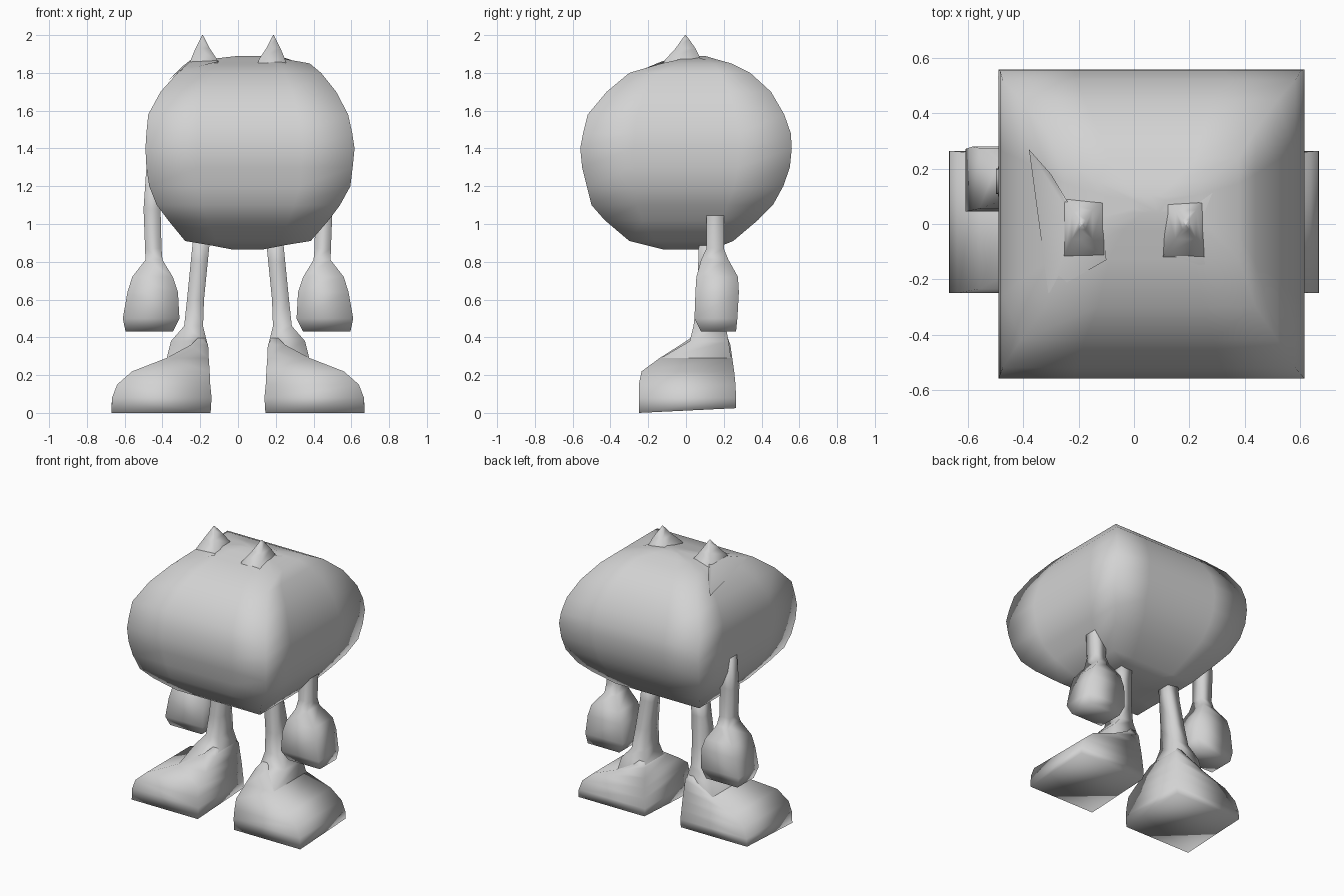
import bpy
import bmesh
import math

grey = bpy.data.materials.new("plain_grey")
grey.diffuse_color = (0.65, 0.65, 0.65, 1)


def finish(name, bm, angle):
    bmesh.ops.recalc_face_normals(bm, faces=bm.faces[:])
    me = bpy.data.meshes.new(name)
    bm.to_mesh(me)
    bm.free()
    ob = bpy.data.objects.new(name, me)
    bpy.context.collection.objects.link(ob)
    me.materials.append(grey)
    bpy.ops.object.select_all(action='DESELECT')
    ob.select_set(True)
    bpy.context.view_layer.objects.active = ob
    bpy.ops.object.shade_smooth_by_angle(angle=math.radians(angle))
    return ob


def loft(name, rings, side=1, cuts=1, angle=100):
    """Skin a stack of rectangles given as (z, x0, x1, y0, y1)."""
    bm = bmesh.new()
    loops = []
    for z, x0, x1, y0, y1 in rings:
        corners = [(x0, y0), (x1, y0), (x1, y1), (x0, y1)]
        loop = []
        for i in range(4):
            a, b = corners[i], corners[(i + 1) % 4]
            for k in range(cuts):
                t = k / cuts
                loop.append(bm.verts.new((side * (a[0] + (b[0] - a[0]) * t),
                                          a[1] + (b[1] - a[1]) * t, z)))
        loops.append(loop)
    n = 4 * cuts
    for lo, hi in zip(loops, loops[1:]):
        for i in range(n):
            j = (i + 1) % n
            bm.faces.new((lo[i], lo[j], hi[j], hi[i]))
    bm.faces.new(loops[0][::-1])
    bm.faces.new(loops[-1])
    return finish(name, bm, angle)


def fan(name, centre, rim):
    """Thin skirt spreading from a centre point onto the body."""
    bm = bmesh.new()
    c = bm.verts.new(centre)
    r = [bm.verts.new(p) for p in rim]
    for i in range(len(r)):
        bm.faces.new((c, r[i], r[(i + 1) % len(r)]))
    return finish(name, bm, 60)


# Body: round from front and side, square from above
loft("body", [
    (0.865, -0.03, 0.13, -0.12, 0.10),
    (0.89, -0.16, 0.26, -0.22, 0.20),
    (0.91, -0.28, 0.385, -0.30, 0.25),
    (1.02, -0.37, 0.48, -0.43, 0.38),
    (1.10, -0.43, 0.54, -0.50, 0.46),
    (1.20, -0.47, 0.595, -0.525, 0.515),
    (1.30, -0.485, 0.607, -0.55, 0.55),
    (1.40, -0.49, 0.617, -0.56, 0.56),
    (1.48, -0.485, 0.605, -0.545, 0.555),
    (1.58, -0.475, 0.583, -0.52, 0.52),
    (1.70, -0.41, 0.52, -0.42, 0.45),
    (1.80, -0.32, 0.44, -0.30, 0.34),
    (1.85, -0.25, 0.38, -0.13, 0.24),
    (1.875, -0.13, 0.24, -0.02, 0.15),
    (1.89, 0.0, 0.12, 0.04, 0.10)], cuts=4)

for side, word in ((1, "right"), (-1, "left")):
    # Pointed ear
    loft(word + "_ear", [
        (1.83, 0.10, 0.26, -0.13, 0.10),
        (1.87, 0.11, 0.25, -0.11, 0.08),
        (1.93, 0.15, 0.225, -0.055, 0.05),
        (1.98, 0.175, 0.20, -0.02, 0.015),
        (2.00, 0.186, 0.19, -0.004, 0.0)], side)
    # Arm shaft running into a bulb-shaped hand
    loft(word + "_arm", [
        (0.43, 0.345, 0.595, 0.08, 0.265),
        (0.50, 0.31, 0.61, 0.045, 0.272),
        (0.64, 0.318, 0.585, 0.05, 0.28),
        (0.72, 0.345, 0.56, 0.055, 0.275),
        (0.81, 0.40, 0.49, 0.08, 0.225),
        (0.87, 0.405, 0.492, 0.108, 0.20),
        (1.08, 0.41, 0.50, 0.108, 0.20),
        (1.30, 0.41, 0.485, 0.115, 0.195)], side)
    # Leg flaring into an ankle skirt
    loft(word + "_leg", [
        (0.20, 0.17, 0.40, -0.235, 0.245),
        (0.28, 0.165, 0.38, -0.15, 0.24),
        (0.38, 0.165, 0.355, 0.02, 0.225),
        (0.46, 0.185, 0.285, 0.04, 0.21),
        (0.60, 0.18, 0.27, 0.055, 0.19),
        (0.80, 0.16, 0.25, 0.065, 0.165),
        (0.95, 0.145, 0.235, 0.07, 0.16)], side)
    # Wedge-shaped foot
    foot = loft(word + "_foot", [
        (0.005, 0.145, 0.67, -0.25, 0.265),
        (0.08, 0.14, 0.667, -0.25, 0.265),
        (0.15, 0.147, 0.64, -0.25, 0.262),
        (0.22, 0.15, 0.56, -0.235, 0.255),
        (0.29, 0.155, 0.38, -0.14, 0.245),
        (0.36, 0.158, 0.25, -0.03, 0.235),
        (0.40, 0.18, 0.21, 0.03, 0.22)], side)
    # Sole: front edge on the ground, heel slightly raised
    for v in foot.data.vertices:
        if v.co.z < 0.01:
            v.co.z = 0.025 if v.co.y > 0 else 0.0

# Skirts where the ears meet the body
fan("right_ear_skirt", (0.19, 0.0, 1.90),
    [(0.11, 0.08, 1.865), (0.29, 0.12, 1.865), (0.265, -0.16, 1.84),
     (0.13, -0.11, 1.86)])
fan("left_ear_skirt", (-0.21, 0.0, 1.90),
    [(-0.38, 0.27, 1.75), (-0.31, -0.25, 1.81), (-0.10, -0.13, 1.86),
     (-0.12, 0.07, 1.88), (-0.24, 0.08, 1.87), (-0.30, 0.18, 1.83)])
